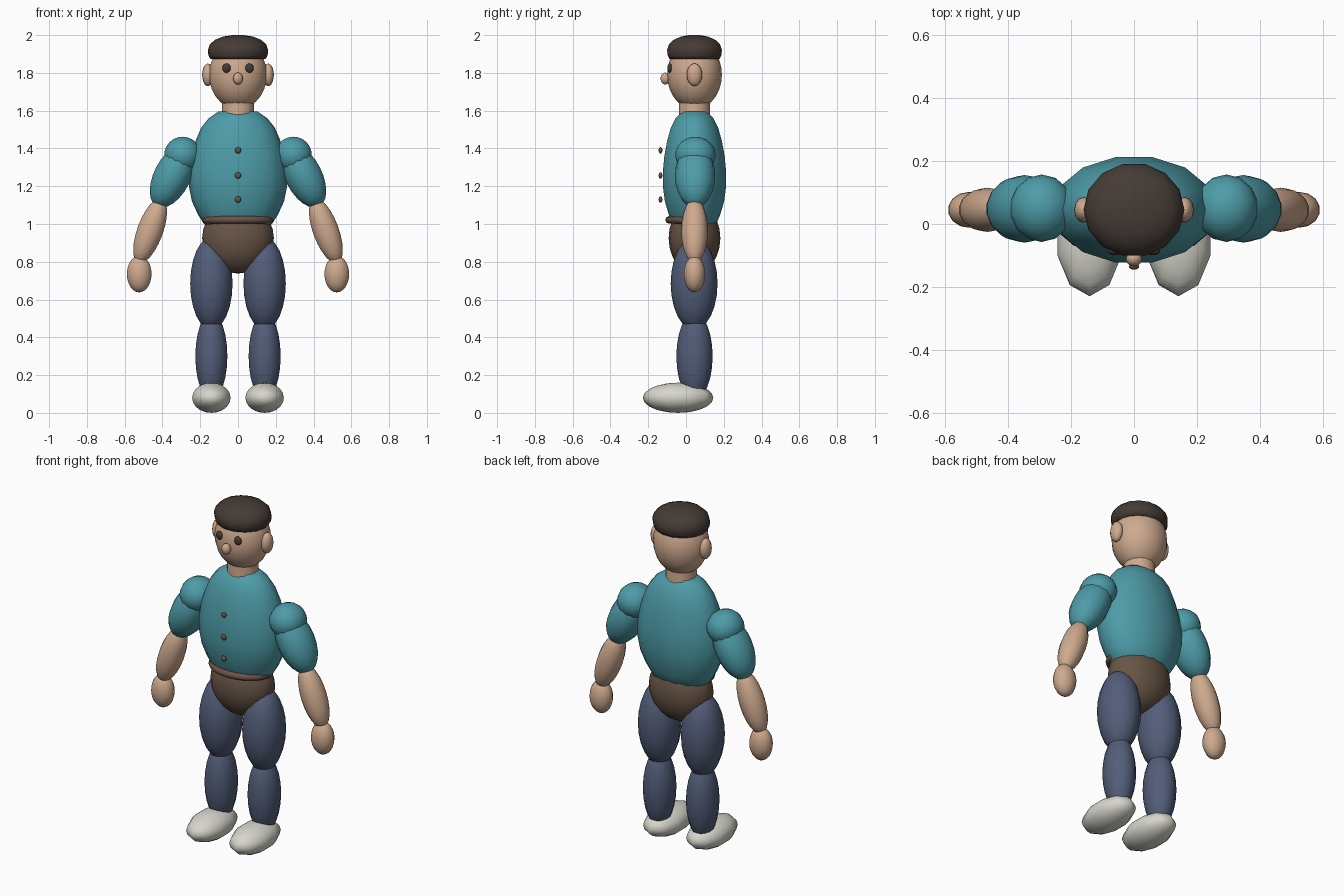
import bpy, bmesh, math
from mathutils import Matrix, Vector

if "Cube" in bpy.data.objects:
    bpy.data.objects.remove(bpy.data.objects["Cube"])

CY = 0.045  # depth of the body's centre plane


def mat(name, rgb):
    m = bpy.data.materials.new(name)
    m.diffuse_color = (*rgb, 1)
    m.use_nodes = True
    m.node_tree.nodes["Principled BSDF"].inputs["Base Color"].default_value = m.diffuse_color
    return m


SKIN = mat("skin", (0.62, 0.40, 0.27))
TEAL = mat("teal_shirt", (0.075, 0.33, 0.39))
DENIM = mat("blue_denim", (0.085, 0.11, 0.19))
BROWN = mat("brown_shorts", (0.14, 0.09, 0.06))
HAIR = mat("dark_hair", (0.06, 0.044, 0.036))
BELT = mat("belt_leather", (0.15, 0.085, 0.06))
WHITE = mat("off_white", (0.68, 0.67, 0.60))


def finish(name, bm, material, angle=60):
    bmesh.ops.recalc_face_normals(bm, faces=bm.faces)
    me = bpy.data.meshes.new(name)
    bm.to_mesh(me)
    bm.free()
    me.materials.append(material)
    ob = bpy.data.objects.new(name, me)
    bpy.context.collection.objects.link(ob)
    bpy.ops.object.select_all(action='DESELECT')
    ob.select_set(True)
    bpy.context.view_layer.objects.active = ob
    bpy.ops.object.shade_smooth_by_angle(angle=math.radians(angle))
    return ob


def ellipsoid(name, centre, radii, material, tilt=0, segs=14, rings=12, floor=None):
    """Sphere scaled to radii, tilted about y (degrees), optionally cut flat at z = floor."""
    bm = bmesh.new()
    bmesh.ops.create_uvsphere(bm, u_segments=segs, v_segments=rings, radius=1)
    bm.transform(Matrix.Translation(centre) @ Matrix.Rotation(math.radians(tilt), 4, 'Y')
                 @ Matrix.Diagonal((*radii, 1)))
    if floor is not None:
        cut = bmesh.ops.bisect_plane(bm, geom=bm.verts[:] + bm.edges[:] + bm.faces[:],
                                     plane_co=(0, 0, floor), plane_no=(0, 0, 1), clear_inner=True)
        edges = [e for e in cut['geom_cut'] if isinstance(e, bmesh.types.BMEdge)]
        bmesh.ops.holes_fill(bm, edges=edges, sides=0)
    return finish(name, bm, material)


def lathe(name, profile, depth, material, segs=14):
    """Stack of elliptical rings (z, half width); depth is the y/x ratio."""
    bm = bmesh.new()
    rows = []
    for z, r in profile:
        angles = [2 * math.pi * i / segs for i in range(segs)]
        rows.append([bm.verts.new((r * math.cos(a), CY + r * depth * math.sin(a), z))
                     for a in angles])
    for low, high in zip(rows, rows[1:]):
        for i in range(segs):
            j = (i + 1) % segs
            bm.faces.new((low[i], low[j], high[j], high[i]))
    bm.faces.new(rows[0])
    bm.faces.new(rows[-1])
    return finish(name, bm, material)


def torus(name, centre, rx, ry, minor, material, segs=24, sides=8):
    bm = bmesh.new()
    grid = []
    for i in range(segs):
        a = 2 * math.pi * i / segs
        grid.append([])
        for k in range(sides):
            b = 2 * math.pi * k / sides
            w = minor * math.cos(b)
            grid[-1].append(bm.verts.new(Vector(centre) + Vector(
                ((rx + w) * math.cos(a), (ry + w) * math.sin(a), minor * math.sin(b)))))
    for i in range(segs):
        for k in range(sides):
            n, m = (i + 1) % segs, (k + 1) % sides
            bm.faces.new((grid[i][k], grid[n][k], grid[n][m], grid[i][m]))
    return finish(name, bm, material)


# Torso, hips and belt
lathe("torso", [(0.98, 0.15), (1.0, 0.18), (1.05, 0.212), (1.12, 0.244), (1.2, 0.26),
                (1.28, 0.26), (1.36, 0.248), (1.44, 0.225), (1.51, 0.195),
                (1.56, 0.155), (1.595, 0.105)], 0.66, TEAL)
ellipsoid("hips", (0, CY, 0.925), (0.19, 0.137, 0.187), BROWN, segs=16)
torus("belt", (0, 0.027, 1.022), 0.17, 0.117, 0.02, BELT)
for i, z in enumerate((1.13, 1.257, 1.39)):
    ellipsoid(f"button_{i + 1}", (0, -0.135, z), (0.017, 0.01, 0.017), BELT, segs=10, rings=8)

# Neck, head and hair
lathe("neck", [(1.53, 0.09), (1.58, 0.086), (1.68, 0.084)], 0.98, SKIN)
ellipsoid("head", (0, CY, 1.79), (0.155, 0.145, 0.182), SKIN, segs=18, rings=14)
lathe("hair", [(1.873, 0.145), (1.89, 0.156), (1.92, 0.16), (1.95, 0.15),
               (1.975, 0.122), (1.992, 0.08), (2.0, 0.03)], 0.93, HAIR)
ellipsoid("nose", (0, -0.11, 1.77), (0.026, 0.025, 0.032), SKIN, segs=12, rings=8)

# Paired parts
for s, side in ((-1, "left"), (1, "right")):
    def part(name, c, r, m, tilt=0, **kw):
        ellipsoid(f"{name}_{side}", (s * c[0], c[1], c[2]), r, m, tilt=s * tilt, **kw)

    part("ear", (0.16, CY, 1.79), (0.03, 0.041, 0.06), SKIN, segs=12, rings=10)
    part("eye", (0.06, -0.086, 1.825), (0.023, 0.013, 0.025), HAIR, segs=12, rings=8)
    part("shoulder", (0.293, 0.05, 1.365), (0.1, 0.107, 0.097), TEAL)
    part("upper_arm", (0.347, 0.048, 1.255), (0.1, 0.107, 0.183), TEAL, tilt=-27)
    part("forearm", (0.465, CY, 0.965), (0.07, 0.07, 0.183), SKIN, tilt=-20)
    part("hand", (0.523, CY, 0.735), (0.067, 0.057, 0.097), SKIN)
    part("thigh", (0.141, 0.043, 0.685), (0.115, 0.124, 0.245), DENIM, floor=0.47)
    part("shin", (0.141, CY, 0.30), (0.087, 0.096, 0.23), DENIM, floor=0.12)
    part("shoe", (0.141, -0.042, 0.08), (0.107, 0.187, 0.08), WHITE, segs=10, rings=10)
